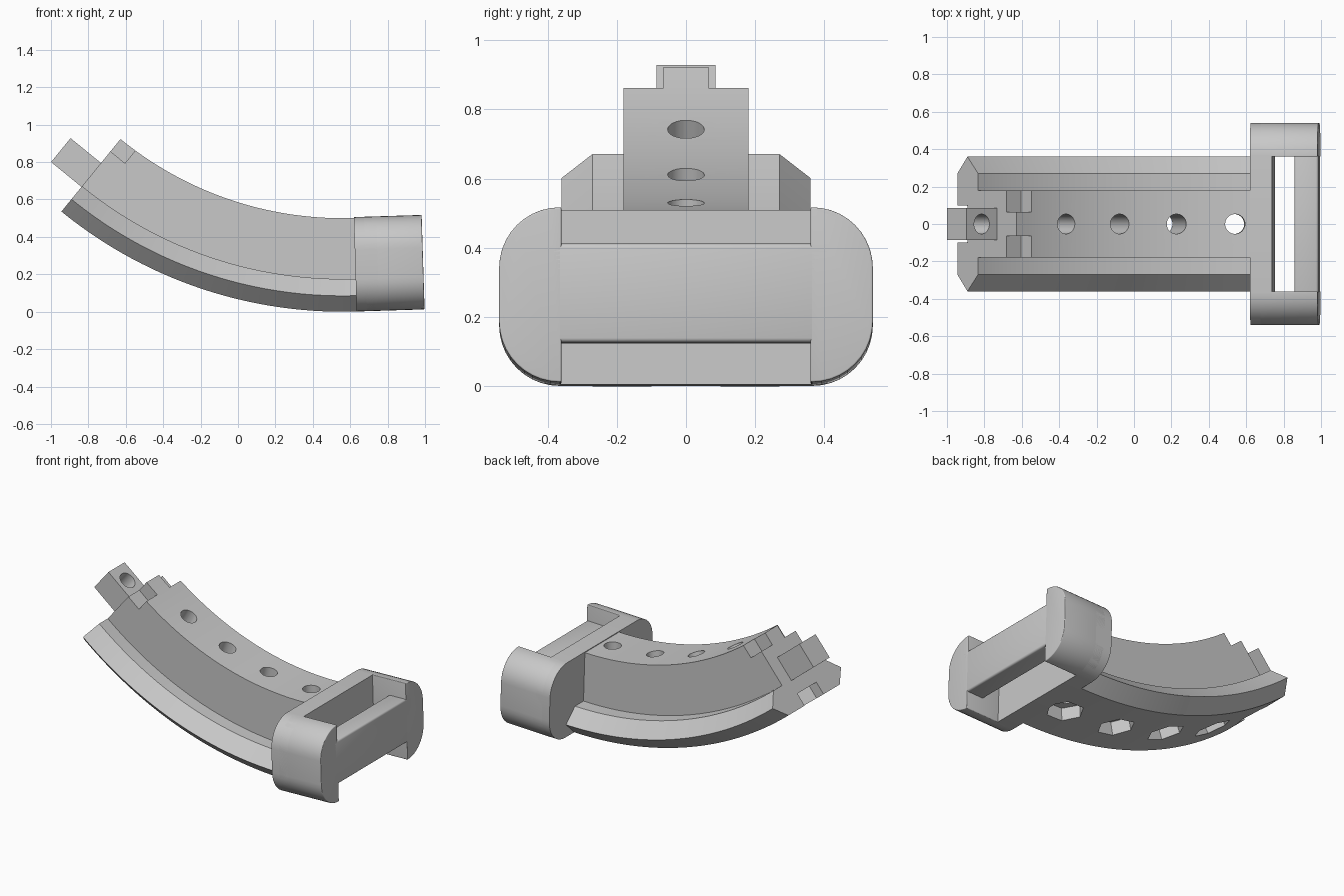
import bpy, bmesh, math
from mathutils import Matrix, Vector

if "Cube" in bpy.data.objects:
    bpy.data.objects.remove(bpy.data.objects["Cube"], do_unlink=True)

GREY = (0.58, 0.58, 0.58, 1)
grey = bpy.data.materials.new("plain grey")
grey.use_nodes = True
grey.diffuse_color = GREY
grey.node_tree.nodes["Principled BSDF"].inputs["Base Color"].default_value = GREY

RADIUS, DEPTH = 2.38, 0.5
CENTRE_X, CENTRE_Z = 0.56, 2.38
TIP, ROOT = -39.2, 1.8           # arc ends in degrees


def frame(deg):
    """Local axes on the outer arc: x along it, y across, z towards its centre."""
    a = math.radians(deg)
    c, s = math.cos(a), math.sin(a)
    return Matrix(((c, 0, -s, CENTRE_X + RADIUS * s),
                   (0, 1, 0, 0),
                   (s, 0, c, CENTRE_Z - RADIUS * c),
                   (0, 0, 0, 1)))


def finish(name, bm, matrix=None):
    if matrix:
        bm.transform(matrix)
    bmesh.ops.recalc_face_normals(bm, faces=bm.faces)
    mesh = bpy.data.meshes.new(name)
    bm.to_mesh(mesh)
    bm.free()
    mesh.materials.append(grey)
    ob = bpy.data.objects.new(name, mesh)
    bpy.context.collection.objects.link(ob)
    return ob


def select(ob):
    bpy.ops.object.select_all(action="DESELECT")
    ob.select_set(True)
    bpy.context.view_layer.objects.active = ob


def apply_all(ob):
    select(ob)
    for mod in list(ob.modifiers):
        bpy.ops.object.modifier_apply(modifier=mod.name)


def smooth(ob, deg=30):
    select(ob)
    bpy.ops.object.shade_smooth_by_angle(angle=math.radians(deg))


def box(name, deg, low, high):
    bm = bmesh.new()
    bmesh.ops.create_cube(bm, size=1)
    low, high = Vector(low), Vector(high)
    size = Matrix.Diagonal(high - low).to_4x4()
    return finish(name, bm, frame(deg) @ Matrix.Translation((low + high) / 2) @ size)


def drill(name, deg, radius, sides, low, high, along=0):
    bm = bmesh.new()
    bmesh.ops.create_cone(bm, cap_ends=True, segments=sides, radius1=radius,
                          radius2=radius, depth=high - low)
    place = Matrix.Translation((along, 0, (low + high) / 2))
    return finish(name, bm, frame(deg) @ place @ Matrix.Rotation(math.radians(30), 4, "Z"))


def cut(ob, cutters):
    for cutter in cutters:
        cutter.hide_render = True
        mod = ob.modifiers.new("cut", "BOOLEAN")
        mod.operation, mod.solver, mod.object = "DIFFERENCE", "EXACT", cutter
    apply_all(ob)
    for cutter in cutters:
        bpy.data.objects.remove(cutter, do_unlink=True)


def bevel(ob, width, segments=4):
    mod = ob.modifiers.new("round", "BEVEL")
    mod.width, mod.segments = width, segments
    mod.limit_method, mod.angle_limit = "ANGLE", math.radians(40)
    apply_all(ob)


# Curved band: cross-section (across, inward) swept along the arc
half = [(0.27, 0), (0.36, 0.085), (0.27, 0.175), (0.18, 0.175), (0.18, DEPTH)]
section = half + [(-y, t) for y, t in reversed(half)]
STEPS = 40
bm = bmesh.new()
rings = []
for i in range(STEPS + 1):
    m = frame(TIP + (ROOT - TIP) * i / STEPS)
    rings.append([bm.verts.new(m @ Vector((0, y, t))) for y, t in section])
n = len(section)
for a, b in zip(rings, rings[1:]):
    for k in range(n):
        bm.faces.new((a[k], a[(k + 1) % n], b[(k + 1) % n], b[k]))
bm.faces.new(rings[0])
bm.faces.new(rings[-1])
band = finish("curved_band", bm)

# Bolt holes with hexagonal nut recesses, and corner notches at the tip
cutters = []
for i in range(5):
    deg = -0.6 - 9.6 * i
    cutters.append(drill("nut_cutter", deg, 0.115, 6, -0.1, 0.085))
    if i < 4:
        cutters.append(drill("hole_cutter", deg, 0.053, 32, -0.1, 0.7))
for low, high in ((0.065, 0.3), (-0.3, -0.065)):
    cutters.append(box("notch_cutter", TIP, (-0.1, low, 0.415), (0.1, high, 0.6)))
cut(band, cutters)
smooth(band, 20)

# Drilled tab at the tip
tab = box("end_tab", TIP, (-0.21, -0.085, 0.17), (0.02, 0.085, 0.335))
cut(tab, [drill("tab_cutter", TIP, 0.053, 32, 0.1, 0.45, along=-0.105)])
smooth(tab)

# Strap loop: rounded back plate, two rounded cheeks and a cross bar
HALF_WIDTH, HEIGHT, CORNER = 0.54, 0.505, 0.175


def rounded_side(segments=10):
    points = []
    for start, z in ((-90, CORNER), (0, HEIGHT - CORNER)):
        for i in range(segments + 1):
            a = math.radians(start + 90 * i / segments)
            points.append((HALF_WIDTH - CORNER + CORNER * math.cos(a),
                           z + CORNER * math.sin(a)))
    return points


def extrude(name, outline, near, far):
    bm = bmesh.new()
    face = bm.faces.new([bm.verts.new((near, y, z)) for y, z in outline])
    out = bmesh.ops.extrude_face_region(bm, geom=[face], use_keep_orig=True)
    moved = [v for v in out["geom"] if isinstance(v, bmesh.types.BMVert)]
    bmesh.ops.translate(bm, verts=moved, vec=(far - near, 0, 0))
    return finish(name, bm, frame(ROOT))


side = rounded_side()
plate = extrude("loop_back_plate", side + [(-y, z) for y, z in reversed(side)], 0, 0.12)
smooth(plate)

INNER = 0.36
cheek_outline = [(INNER, 0)] + side + [(INNER, HEIGHT)]
for label, sign in (("left", 1), ("right", -1)):
    cheek = extrude(label + "_loop_cheek", [(sign * y, z) for y, z in cheek_outline],
                    0.05, 0.363)
    bevel(cheek, 0.035)
    smooth(cheek)

bar = box("loop_cross_bar", ROOT, (0.235, -0.42, 0.115), (0.363, 0.42, 0.4))
bevel(bar, 0.012, 3)
smooth(bar)
